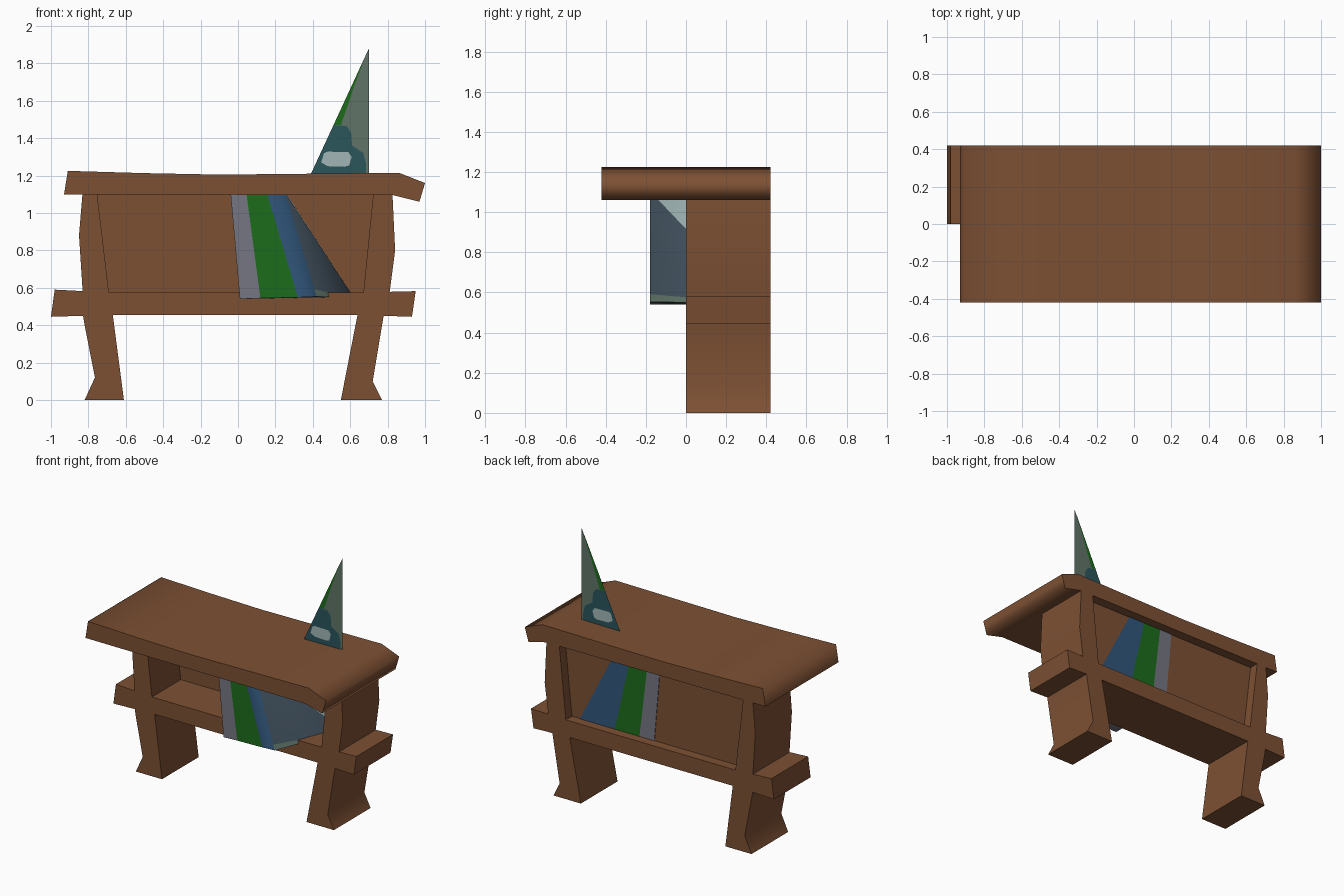
import bpy
import bmesh
from math import radians

cube = bpy.data.objects.get("Cube")
if cube:
    bpy.data.objects.remove(cube, do_unlink=True)


def material(name, rgb):
    m = bpy.data.materials.new(name)
    m.use_nodes = True
    m.diffuse_color = (*rgb, 1)
    m.node_tree.nodes["Principled BSDF"].inputs["Base Color"].default_value = (*rgb, 1)
    return m


wood = material("brown wood", (0.205, 0.081, 0.034))
grey = material("grey cloth", (0.18, 0.18, 0.225))
green = material("green cloth", (0.012, 0.15, 0.012))
blue = material("blue cloth", (0.031, 0.095, 0.2))
slate = material("slate cloth", (0.055, 0.085, 0.115))
pale = material("pale teal", (0.36, 0.47, 0.47))
sage = material("sage", (0.115, 0.175, 0.14))
teal = material("dark teal", (0.024, 0.092, 0.105))


def finish(bm, name, mats, angle):
    """Make the object, smooth across edges flatter than the angle."""
    bmesh.ops.recalc_face_normals(bm, faces=bm.faces)
    for f in bm.faces:
        f.smooth = True
    for e in bm.edges:
        e.smooth = e.calc_face_angle(3) < radians(angle)
    mesh = bpy.data.meshes.new(name)
    bm.to_mesh(mesh)
    bm.free()
    for m in mats:
        mesh.materials.append(m)
    ob = bpy.data.objects.new(name, mesh)
    bpy.context.collection.objects.link(ob)


def slab(name, outline, y0, y1, angle=50):
    """Extrude a wooden x-z outline from y0 to y1."""
    bm = bmesh.new()
    face = bm.faces.new([bm.verts.new((x, y0, z)) for x, z in outline])
    ext = bmesh.ops.extrude_face_region(bm, geom=[face])["geom"]
    moved = [v for v in ext if isinstance(v, bmesh.types.BMVert)]
    bmesh.ops.translate(bm, verts=moved, vec=(0, y1 - y0, 0))
    finish(bm, name, [wood], angle)


# Warped plank top
slab("table_top", [(-.93, 1.1), (-.91, 1.225), (-.5, 1.213), (-.1, 1.205), (.4, 1.21),
                   (.86, 1.215), (1, 1.16), (.97, 1.06), (.83, 1.095)], -.42, .42, 88)

# Crossbeam, upper posts and flared legs
BACK = .42
slab("shelf_beam", [(-1, .445), (-.98, .59), (-.69, .575), (.67, .575), (.95, .582),
                    (.93, .445), (.64, .455), (-.67, .455)], 0, BACK)
slab("right_post", [(-.83, 1.12), (-.85, .88), (-.83, .57), (-.69, .57), (-.755, 1.12)],
     0, BACK)
slab("left_post", [(.825, 1.12), (.84, .8), (.81, .57), (.67, .57), (.725, 1.12)], 0, BACK)
slab("right_leg", [(-.83, .46), (-.82, .4), (-.765, .12), (-.82, 0), (-.61, 0), (-.67, .46)],
     0, BACK)
slab("left_leg", [(.78, .46), (.72, .1), (.77, 0), (.55, 0), (.64, .46)], 0, BACK)
slab("back_panel", [(-.78, 1.12), (-.72, .56), (.7, .56), (.76, 1.12)], .33, .35)

# Striped cloth bundle: same stripes on front and back, folded right side
bm = bmesh.new()


def row(xs, y, z0, z1):
    n = len(xs) - 1
    return [bm.verts.new((x, y, z0 + (z1 - z0) * i / n)) for i, x in enumerate(xs)]


front_low = row([.01, .12, .32, .42], -.18, .54, .553)
front_top = row([-.04, .045, .155, .255], -.18, 1.105, 1.105)
back_low = row([.01, .13, .33, .62], .354, .54, .545)
back_top = row([-.04, .06, .2, .325], .354, 1.12, 1.12)


def add(verts, index):
    bm.faces.new(verts).material_index = index


for i in range(3):
    add([back_low[i], back_top[i], back_top[i + 1], back_low[i + 1]], i)
    add([front_low[i], back_low[i], back_low[i + 1], front_low[i + 1]], 0)
    add([front_top[i], front_top[i + 1], back_top[i + 1], back_top[i]], 4)
add([front_low[0], front_top[0], back_top[0], back_low[0]], 0)
a, b, c, d = front_top[3], back_low[3], back_top[3], front_low[3]
hem = bm.verts.new(d.co.lerp(a.co, .07))
fold = bm.verts.new((.255, .335, 1.11))
for i in range(2):
    add([front_low[i], front_low[i + 1], front_top[i + 1], front_top[i]], i)
add([front_low[2], d, hem, a, front_top[2]], 2)
add([d, b, hem], 5)
add([hem, b, a], 3)
add([a, b, fold], 4)
add([fold, b, c], 2)
add([a, fold, c], 4)
finish(bm, "striped_cloth", [grey, green, blue, slate, pale, sage], 75)


# Upright pennant standing through the top, with painted patches on both sides
def sheet(name, outline, offsets, mat):
    bm = bmesh.new()
    for offset in offsets:
        corners = outline if offset <= 0 else outline[::-1]
        bm.faces.new([bm.verts.new((x, .2 + offset, z)) for x, z in corners])
    mesh = bpy.data.meshes.new(name)
    bm.to_mesh(mesh)
    bm.free()
    mesh.materials.append(mat)
    bpy.context.collection.objects.link(bpy.data.objects.new(name, mesh))


sheet("pennant", [(.372, 1.17), (.70, 1.17), (.70, 1.88)], [0], sage)
sheet("pennant_green_edge", [(.511, 1.47), (.55, 1.47), (.585, 1.57), (.615, 1.66), (.68, 1.835)],
      [-.002, .002], green)
sheet("pennant_teal_area", [(.373, 1.17), (.685, 1.17), (.685, 1.26), (.67, 1.32), (.61, 1.36),
                            (.605, 1.43), (.58, 1.465), (.511, 1.47)], [-.002, .002], teal)
sheet("pennant_pale_patch", [(.445, 1.27), (.48, 1.25), (.57, 1.247), (.595, 1.255), (.608, 1.3),
                             (.59, 1.325), (.48, 1.328), (.46, 1.32)], [-.004, .004], pale)
